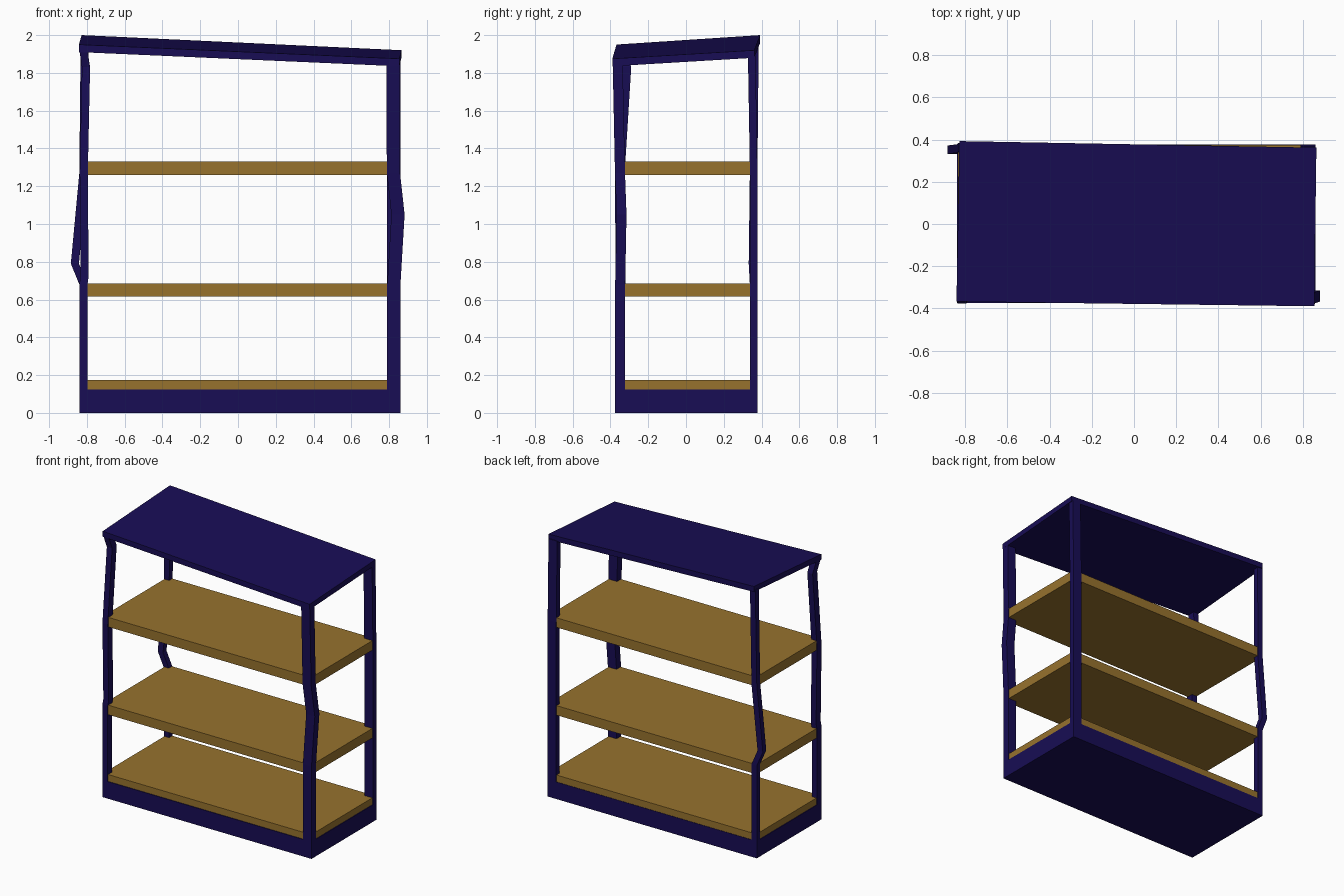
import bpy
import bmesh

if "Cube" in bpy.data.objects:
    bpy.data.objects.remove(bpy.data.objects["Cube"])


def material(name, rgb):
    m = bpy.data.materials.new(name)
    m.diffuse_color = (*rgb, 1)
    m.use_nodes = True
    m.node_tree.nodes["Principled BSDF"].inputs["Base Color"].default_value = m.diffuse_color
    return m


NAVY = material("navy", (0.009, 0.004, 0.09))
GOLD = material("gold", (0.31, 0.17, 0.027))


def loft(name, rings, mat):
    """Join a stack of four-cornered rings into a closed solid."""
    bm = bmesh.new()
    loops = [[bm.verts.new(p) for p in ring] for ring in rings]
    for a, b in zip(loops, loops[1:]):
        for i in range(4):
            j = (i + 1) % 4
            bm.faces.new((a[i], a[j], b[j], b[i]))
    bm.faces.new(loops[0][::-1])
    bm.faces.new(loops[-1])
    bmesh.ops.recalc_face_normals(bm, faces=bm.faces)
    mesh = bpy.data.meshes.new(name)
    bm.to_mesh(mesh)
    bm.free()
    mesh.materials.append(mat)
    obj = bpy.data.objects.new(name, mesh)
    bpy.context.collection.objects.link(obj)
    return obj


def rect(x0, x1, y0, y1, z):
    return [(x0, y0, z), (x1, y0, z), (x1, y1, z), (x0, y1, z)]


def box(name, x0, x1, y0, y1, z0, z1, mat):
    return loft(name, [rect(x0, x1, y0, y1, z) for z in (z0, z1)], mat)


def post(name, w, d, path):
    """Bent post: path gives the low x, low y corner at each height."""
    return loft(name, [rect(x, x + w, y, y + d, z) for x, y, z in path], NAVY)


# Base plinth
box("base", -0.84, 0.86, -0.375, 0.378, 0, 0.125, NAVY)

# Shelves, running out to the post faces
for name, z0, z1 in (("lower_shelf", 0.125, 0.175),
                     ("middle_shelf", 0.615, 0.685),
                     ("upper_shelf", 1.26, 1.33)):
    box(name, -0.835, 0.855, -0.37, 0.375, z0, z1, GOLD)

# Tilted top panel
corners = [(-0.842, -0.368, 1.91), (0.855, -0.39, 1.835),
           (0.865, 0.362, 1.88), (-0.828, 0.393, 1.96)]
loft("top_panel", [[(x, y, z + t) for x, y, z in corners] for t in (0, 0.04)], NAVY)

# Corner posts, each bent in its own way
post("front_left_post", 0.043, 0.053,
     [(-0.84, -0.375, 0.12), (-0.84, -0.375, 0.68), (-0.834, -0.372, 0.72),
      (-0.838, -0.377, 1.28), (-0.826, -0.343, 1.83), (-0.84, -0.366, 1.92)])
post("front_right_post", 0.07, 0.053,
     [(0.79, -0.375, 0.12), (0.79, -0.375, 0.68), (0.812, -0.368, 1.05),
      (0.788, -0.376, 1.27), (0.785, -0.388, 1.85)])
post("back_left_post", 0.043, 0.04,
     [(-0.84, 0.338, 0.12), (-0.84, 0.338, 0.68), (-0.885, 0.332, 0.79),
      (-0.84, 0.338, 1.27), (-0.833, 0.345, 1.97)])
post("back_right_post", 0.07, 0.04,
     [(0.79, 0.338, 0.12), (0.79, 0.338, 1.3), (0.79, 0.328, 1.89)])
